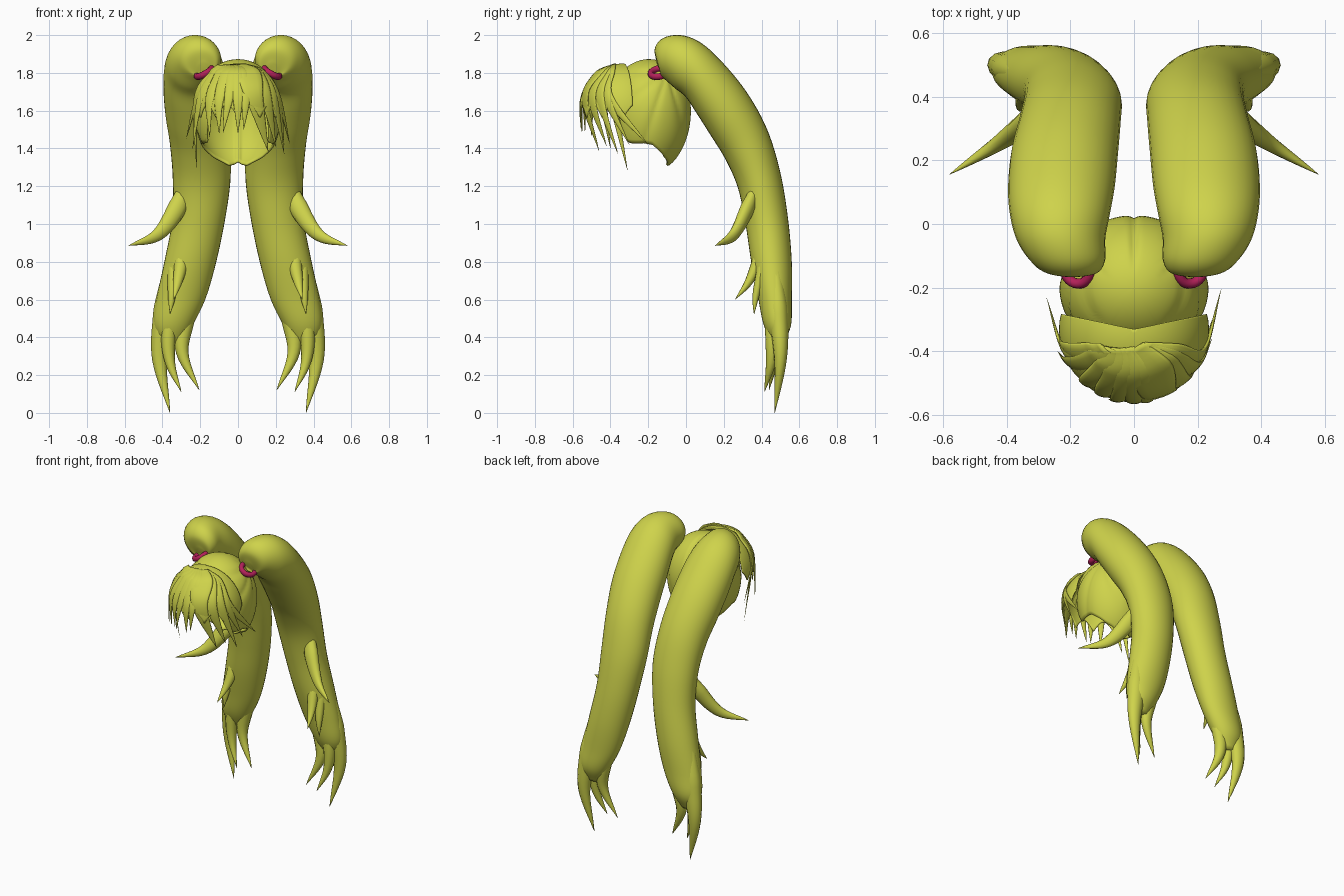
import bpy, bmesh, math
from mathutils import Vector

if "Cube" in bpy.data.objects:
    bpy.data.objects.remove(bpy.data.objects["Cube"])


def material(name, col):
    m = bpy.data.materials.new(name)
    m.diffuse_color = (*col, 1)
    m.use_nodes = True
    m.node_tree.nodes["Principled BSDF"].inputs["Base Color"].default_value = m.diffuse_color
    return m


HAIR = material("yellow green hair", (0.62, 0.65, 0.07))
TIE = material("magenta tie", (0.45, 0.015, 0.10))


def make(name, bm, mat, mirror=False):
    me = bpy.data.meshes.new(name)
    bm.to_mesh(me)
    bm.free()
    for p in me.polygons:
        p.use_smooth = True
    me.materials.append(mat)
    ob = bpy.data.objects.new(name, me)
    bpy.context.collection.objects.link(ob)
    if mirror:
        ob.modifiers.new("mirror", 'MIRROR').use_mirror_merge = False
    return ob


def spline(pts, n):
    """Catmull-Rom samples through tuples of any size."""
    out, k = [], len(pts) - 1
    for s in range(k * n + 1):
        i = min(s // n, k - 1)
        t = s / n - i
        b, c = pts[i], pts[i + 1]
        a = pts[i - 1] if i else [2 * u - v for u, v in zip(b, c)]
        d = pts[i + 2] if i + 2 <= k else [2 * v - u for u, v in zip(b, c)]
        out.append([0.5 * (2 * q + (r - p) * t + (2 * p - 5 * q + 4 * r - w) * t * t
                           + (3 * q - p - 3 * r + w) * t ** 3)
                    for p, q, r, w in zip(a, b, c, d)])
    return out


def loft(bm, rings):
    vs = [[bm.verts.new(p) for p in r] for r in rings]
    n = len(vs[0])
    faces = [bm.faces.new((a[j], a[(j + 1) % n], b[(j + 1) % n], b[j]))
             for a, b in zip(vs, vs[1:]) for j in range(n)]
    faces += [bm.faces.new(vs[0][::-1]), bm.faces.new(vs[-1])]
    bmesh.ops.recalc_face_normals(bm, faces=faces)


def lock(bm, pts, width, thick, centre):
    """Flat pointed lock of hair whose flat side faces away from centre."""
    ps = [Vector(p) for p in spline(pts, 7)]
    rings, last = [], len(ps) - 1
    for i, p in enumerate(ps):
        t = i / last
        tan = (ps[min(i + 1, last)] - ps[max(i - 1, 0)]).normalized()
        side = tan.cross(p - Vector(centre)).normalized()
        out = side.cross(tan)
        f = (0.5 + 0.5 * min(1, t / 0.3)) * (1 - t ** 2.2) + 0.01
        rings.append([p + side * math.cos(a) * width * f + out * math.sin(a) * thick * f
                      for a in (math.tau * k / 12 for k in range(12))])
    loft(bm, rings)


def dome(name, c, r, low, phi0, phi1, bottom, shape, thick):
    """Open ellipsoid shell; phi = 0 is the back, bottom(phi) its lower edge height."""
    bm = bmesh.new()
    nt, nphi = 30, 120
    grid = []
    for i in range(nt + 1):
        row = []
        for j in range(nphi + 1):
            phi = phi0 + (phi1 - phi0) * j / nphi
            dz = bottom(phi) - c[2]
            th = math.acos(max(-1, min(1, dz / (r[2] if dz > 0 else low)))) * i / nt
            h = math.cos(th)
            v = Vector((r[0] * math.sin(th) * math.sin(phi), r[1] * math.sin(th) * math.cos(phi),
                        h * (r[2] if h > 0 else low)))
            row.append(bm.verts.new(Vector(c) + v * shape(v + Vector(c))))
        grid.append(row)
    for i in range(nt):
        for j in range(nphi):
            bm.faces.new((grid[i][j], grid[i][j + 1], grid[i + 1][j + 1], grid[i + 1][j]))
    bmesh.ops.remove_doubles(bm, verts=bm.verts, dist=0.0002)
    ob = make(name, bm, HAIR)
    s = ob.modifiers.new("shell", 'SOLIDIFY')
    s.thickness, s.offset = thick, -1


# Scalp cap: nape point at the back, open face, creases fanning out from the ties
def cap_edge(phi):
    d = math.degrees(min(phi, math.tau - phi))
    keys = [(0, 1.32), (25, 1.31), (55, 1.35), (85, 1.42), (125, 1.43), (150, 1.72), (180, 1.76)]
    for (a, p), (b, q) in zip(keys, keys[1:]):
        if d <= b:
            return p + (q - p) * (d - a) / (b - a)
    return keys[-1][1]


def cap_crease(p):
    fan = math.atan2(p.z - 1.80, p.y + 0.10)
    amount = max(0, min(1, (abs(p.x) - 0.08) / 0.08))
    seam = 0.04 * math.exp(-(p.x / 0.012) ** 2) * max(0, min(1, (p.y + 0.15) / 0.1))
    return 1.01 - 0.035 * amount * (1 - abs(math.sin(5 * fan))) ** 2 - seam


dome("scalp_cap", (0, -0.195, 1.6), (0.232, 0.22, 0.27), 0.33, 0, math.tau, cap_edge, cap_crease, 0.012)

# Fringe: bulging front shell with a zigzag edge, covered by separate locks
FC, FR = (0, -0.33, 1.6), (0.235, 0.23, 0.25)
dome("fringe_base", FC, FR, 0.4, math.radians(78), math.radians(282),
     lambda a: 1.56 + 0.07 * abs(math.sin(a * 6)), lambda p: 1, 0.01)


def on_fringe(x, z):
    k = max(0, 1 - (x / FR[0]) ** 2 - ((z - FC[2]) / FR[2]) ** 2)
    return (x, FC[1] - FR[1] * math.sqrt(k), z)


# middle x, tip x, tip y, tip z, half width
fringe = [(-.22, -.22, -.31, 1.285, .045), (-.215, -.275, -.23, 1.45, .04),
          (-.20, -.24, -.40, 1.40, .045), (-.15, -.15, -.50, 1.46, .045),
          (-.10, -.10, -.535, 1.48, .045), (-.05, -.08, -.55, 1.48, .04),
          (0, 0, -.555, 1.48, .045), (.04, .03, -.555, 1.50, .04),
          (.09, .16, -.46, 1.385, .08), (.15, .20, -.42, 1.41, .06),
          (.19, .245, -.36, 1.37, .05), (.21, .245, -.30, 1.42, .045),
          (.215, .275, -.20, 1.42, .045)]
bm = bmesh.new()
for mx, tx, ty, tz, w in fringe:
    lock(bm, [(-0.03 + 0.3 * mx, -0.39, 1.838), on_fringe(0.6 * mx, 1.79),
              on_fringe(mx, 1.66), (tx, ty, tz)], w, 0.013, (0, -0.25, 1.6))
make("fringe_locks", bm, HAIR)

# Twin tails: inner x, outer x, then (y, z) on the back and on the front outline
tail = [(.15, .21, -.155, 1.85, -.12, 1.77), (.11, .28, -.165, 1.93, -.13, 1.78),
        (.09, .33, -.12, 1.985, -.10, 1.755), (.09, .37, -.03, 2.0, -.06, 1.72),
        (.075, .39, .07, 1.965, 0, 1.67), (.06, .395, .18, 1.87, .06, 1.58),
        (.05, .385, .32, 1.70, .13, 1.47), (.042, .36, .43, 1.50, .21, 1.34),
        (.04, .345, .50, 1.27, .275, 1.19), (.07, .35, .54, 1.03, .315, 1.0),
        (.115, .39, .56, .80, .345, .80), (.17, .43, .56, .60, .38, .62),
        (.24, .445, .555, .46, .41, .47), (.31, .40, .51, .36, .46, .36)]
bm = bmesh.new()
rings = []
for xi, xo, y1, z1, y2, z2 in spline(tail, 6):
    mid = Vector(((xi + xo) / 2, (y1 + y2) / 2, (z1 + z2) / 2))
    up = Vector((0, (y1 - y2) / 2, (z1 - z2) / 2))
    side = Vector(((xo - xi) / 2, 0, 0))
    rings.append([mid + side * math.cos(a) + up * math.sin(a)
                  for a in (math.tau * k / 32 for k in range(32))])
loft(bm, rings)
make("twin_tail", bm, HAIR, True)

# Loose locks at the tail ends, on the front of the tails, and the outer flick
ends = [([(.35, .47, .80), (.39, .49, .52), (.415, .50, .28), (.36, .47, 0)], .065, .055),
        ([(.32, .46, .75), (.365, .46, .45), (.36, .45, .27), (.30, .415, .11)], .045, .045),
        ([(.24, .46, .80), (.275, .48, .52), (.295, .47, .32), (.205, .44, .12)], .055, .05),
        ([(.29, .43, .95), (.30, .38, .80), (.32, .33, .69), (.34, .26, .60)], .04, .035),
        ([(.33, .43, .90), (.34, .40, .75), (.35, .37, .62), (.36, .36, .52)], .035, .03),
        ([(.27, .38, 1.22), (.33, .32, 1.07), (.43, .25, .94), (.58, .155, .885)], .055, .04)]
bm = bmesh.new()
for pts, w, t in ends:
    lock(bm, pts, w, t, (0.3, -2, 0.5))
make("tail_locks", bm, HAIR, True)

# Hair ties at the roots of the tails
bm = bmesh.new()
axis = Vector((0.55, -0.2, 1)).normalized()
u = axis.orthogonal().normalized()
v = axis.cross(u)
grid = []
for i in range(24):
    a = math.tau * i / 24
    d = u * math.cos(a) + v * math.sin(a)
    grid.append([bm.verts.new(Vector((0.178, -0.143, 1.802)) + d * (0.045 + 0.016 * math.cos(b))
                              + axis * 0.018 * math.sin(b))
                 for b in (math.tau * k / 10 for k in range(10))])
for i in range(24):
    for k in range(10):
        n, m = (i + 1) % 24, (k + 1) % 10
        bm.faces.new((grid[i][k], grid[n][k], grid[n][m], grid[i][m]))
bmesh.ops.recalc_face_normals(bm, faces=bm.faces)
make("hair_tie", bm, TIE, True)
